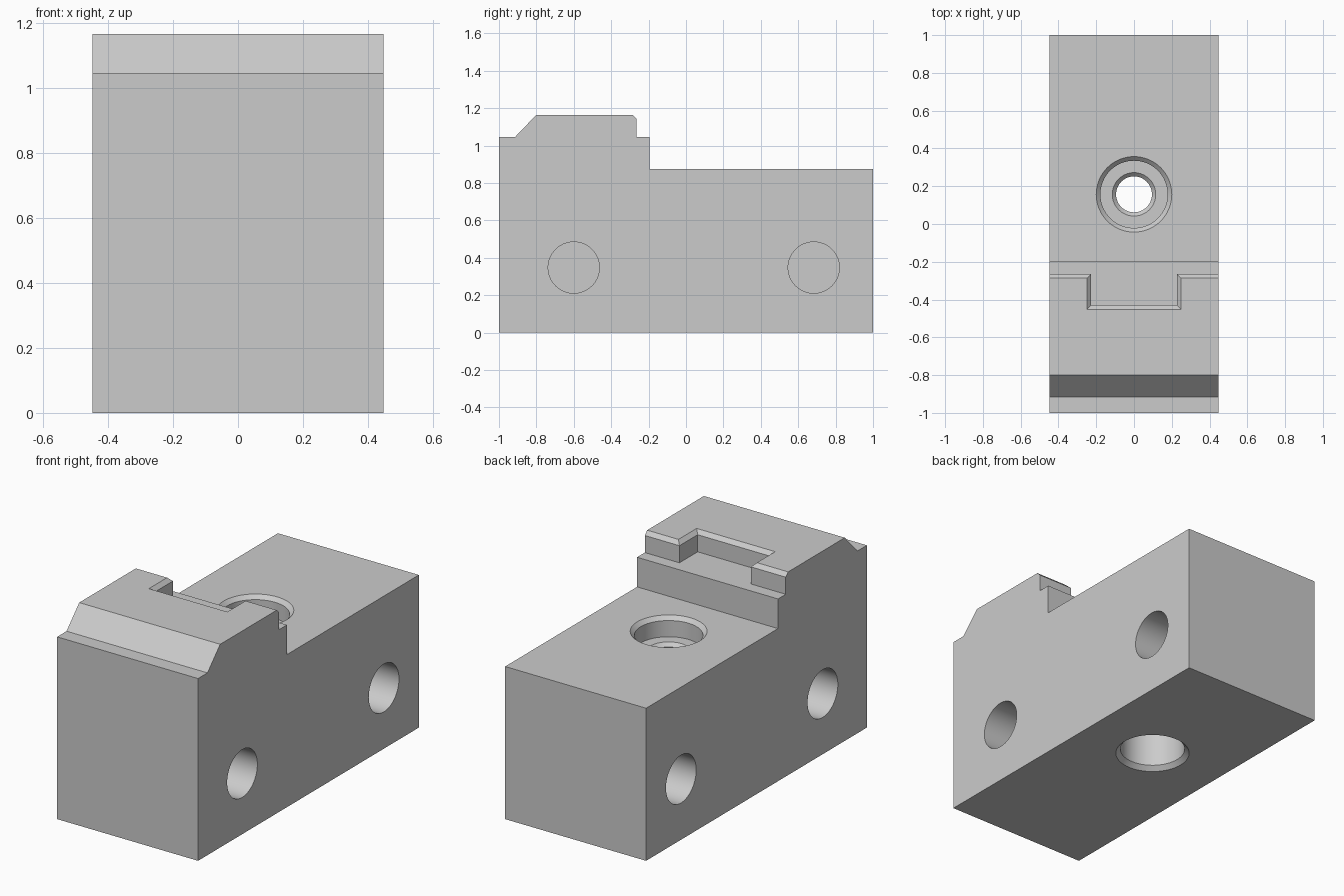
import bpy, bmesh, math

default = bpy.data.objects.get("Cube")
if default:
    bpy.data.objects.remove(default, do_unlink=True)

HALF_W = 0.447
LEDGE, TOP, DECK = 1.045, 1.165, 0.875

steel = bpy.data.materials.new("plain grey")
steel.use_nodes = True
GREY = (0.6, 0.6, 0.6, 1)
steel.diffuse_color = GREY
steel.node_tree.nodes["Principled BSDF"].inputs["Base Color"].default_value = GREY


def loft(name, rings):
    """Closed solid skinned through matching rings of points."""
    bm = bmesh.new()
    loops = [[bm.verts.new(p) for p in ring] for ring in rings]
    n = len(loops[0])
    for a, b in zip(loops, loops[1:]):
        for i in range(n):
            j = (i + 1) % n
            bm.faces.new((a[i], a[j], b[j], b[i]))
    bm.faces.new(loops[0][::-1])
    bm.faces.new(loops[-1])
    bmesh.ops.recalc_face_normals(bm, faces=bm.faces)
    mesh = bpy.data.meshes.new(name)
    bm.to_mesh(mesh)
    bm.free()
    mesh.materials.append(steel)
    obj = bpy.data.objects.new(name, mesh)
    bpy.context.collection.objects.link(obj)
    return obj


def circle(r, n=64):
    return [(r * math.cos(2 * math.pi * i / n), r * math.sin(2 * math.pi * i / n))
            for i in range(n)]


def cut(body, cutter):
    """Subtract the cutter, then discard it."""
    mod = body.modifiers.new("cut", 'BOOLEAN')
    mod.operation, mod.solver, mod.object = 'DIFFERENCE', 'EXACT', cutter
    bpy.context.view_layer.objects.active = body
    bpy.ops.object.modifier_apply(modifier=mod.name)
    bpy.data.objects.remove(cutter, do_unlink=True)


# Stepped block: side profile swept across the width
profile = [(-1, 0), (1, 0), (1, DECK), (-0.195, DECK), (-0.195, LEDGE),
           (-0.265, LEDGE), (-0.265, TOP - 0.022), (-0.287, TOP), (-0.8, TOP),
           (-0.915, LEDGE), (-1, LEDGE)]
block = loft("clamp_block", [[(x, y, z) for y, z in profile] for x in (-HALF_W, HALF_W)])

# Notch in the raised pad, with a chamfered rim
notch = [(0.227, -0.43, LEDGE), (0.227, -0.43, TOP - 0.022), (0.249, -0.452, TOP),
         (0.269, -0.472, TOP + 0.02)]
cut(block, loft("notch_cutter", [[(-w, y, z), (w, y, z), (w, -0.22, z), (-w, -0.22, z)]
                                 for w, y, z in notch]))

# Vertical bore: counterbored and chamfered at both ends
bore = [(0.225, -0.025), (0.175, 0.025), (0.175, 0.4), (0.095, 0.4), (0.095, 0.74),
        (0.115, 0.76), (0.178, 0.76), (0.178, DECK - 0.022), (0.222, DECK + 0.022)]
cut(block, loft("bore_cutter", [[(x, y + 0.157, z) for x, y in circle(r)] for r, z in bore]))

# Blind holes in both sides
for side in (-1, 1):
    for y0 in (-0.6, 0.683):
        cut(block, loft("side_hole_cutter", [[(side * x, y0 + y, 0.348 + z) for y, z in circle(0.137)]
                                             for x in (HALF_W - 0.3, HALF_W + 0.05)]))

# Smooth bores with crisp edges
bpy.ops.object.select_all(action='DESELECT')
block.select_set(True)
bpy.context.view_layer.objects.active = block
bpy.ops.object.shade_smooth_by_angle(angle=math.radians(30))
